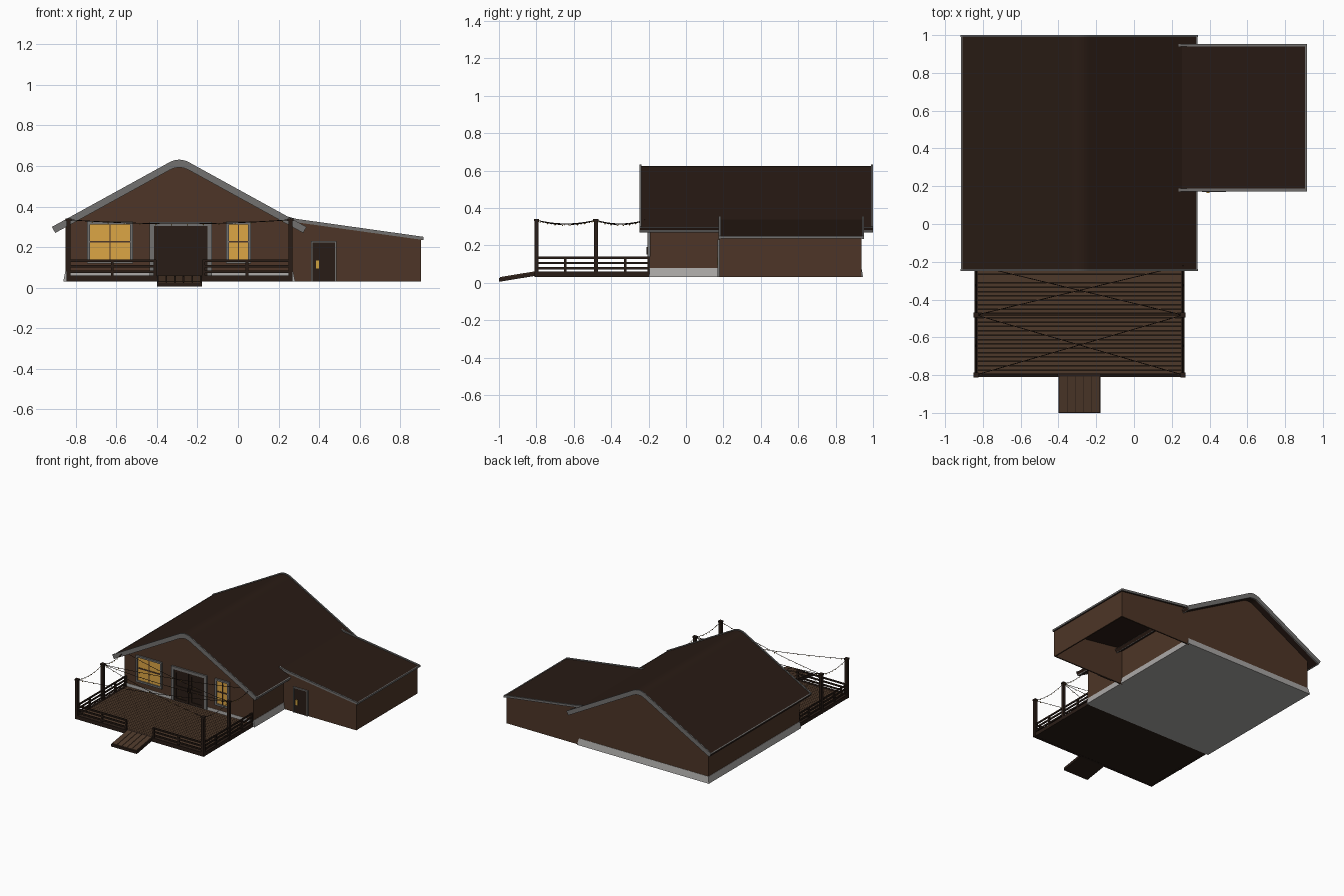
import bpy, bmesh, math
from mathutils import Vector

if "Cube" in bpy.data.objects:
    bpy.data.objects.remove(bpy.data.objects["Cube"])


def mat(name, rgb):
    m = bpy.data.materials.new(name)
    m.diffuse_color = (*rgb, 1)
    m.use_nodes = True
    m.node_tree.nodes["Principled BSDF"].inputs["Base Color"].default_value = m.diffuse_color
    return m


ROOF = mat("roof_brown", (0.022, 0.011, 0.007))
WALL = mat("wall_brown", (0.075, 0.036, 0.020))
DARK = mat("dark_wood", (0.022, 0.012, 0.008))
PLANK = mat("plank_wood", (0.075, 0.040, 0.023))
TRIM = mat("trim_grey", (0.17, 0.165, 0.16))
STONE = mat("foundation_grey", (0.40, 0.39, 0.38))
GLOW = mat("window_glow", (0.72, 0.38, 0.06))
BRASS = mat("brass", (0.6, 0.35, 0.05))


def finish(name, bm, m):
    bmesh.ops.recalc_face_normals(bm, faces=bm.faces)
    me = bpy.data.meshes.new(name)
    bm.to_mesh(me)
    bm.free()
    ob = bpy.data.objects.new(name, me)
    me.materials.append(m)
    bpy.context.collection.objects.link(ob)
    return ob


def add_box(bm, x0, x1, y0, y1, z0, z1):
    vs = bmesh.ops.create_cube(bm, size=1)["verts"]
    for v in vs:
        v.co = Vector(((x0, x1)[v.co.x > 0], (y0, y1)[v.co.y > 0], (z0, z1)[v.co.z > 0]))
    return vs


def boxes(name, dims, m):
    bm = bmesh.new()
    for d in dims:
        add_box(bm, *d)
    return finish(name, bm, m)


def prism(name, pts, y0, y1, m, axis="y"):
    """Extrude an outline: (x, z) along y, or (y, z) along x."""
    bm = bmesh.new()
    mk = (lambda p: (p[0], y0, p[1])) if axis == "y" else (lambda p: (y0, p[0], p[1]))
    f = bm.faces.new([bm.verts.new(mk(p)) for p in pts])
    r = bmesh.ops.extrude_face_region(bm, geom=[f])
    d = (0, y1 - y0, 0) if axis == "y" else (y1 - y0, 0, 0)
    bmesh.ops.translate(bm, vec=d, verts=[g for g in r["geom"] if isinstance(g, bmesh.types.BMVert)])
    return finish(name, bm, m)


# Gable line, offset inward by o, with rounded ridge
CX, SLOPE, TOP = -0.29, 0.55, 0.645
ANG = math.atan(SLOPE)


def roofline(o, half=None):
    if half is None:
        half = 0.628 - o * math.sin(ANG)
    top = TOP - o / math.cos(ANG)
    r = 0.05
    pts = [(CX - half, top - SLOPE * half)]
    for i in range(9):
        t = i / 8
        pts.append((CX - r + 2 * r * t, top - SLOPE * r * ((1 - t) ** 2 + t ** 2)))
    return pts + [(CX + half, top - SLOPE * half)]


# Main house
prism("house_walls", [(-0.85, 0.04)] + roofline(0.028, 0.56) + [(0.27, 0.04)], -0.193, 0.936, WALL)
prism("main_roof", roofline(0.007) + roofline(0.030)[::-1], -0.245, 0.997, ROOF)
for n, y0, y1 in (("front", -0.249, -0.239), ("back", 0.99, 1.0)):
    prism(n + "_gable_trim", roofline(0) + roofline(0.034)[::-1], y0, y1, TRIM)
for n, i, s in (("left", 0, 1), ("right", -1, -1)):
    a, b = roofline(0.005)[i], roofline(0.034)[i]
    dx, dz = 0.008 * s * math.cos(ANG), 0.008 * math.sin(ANG)
    prism(n + "_eave_trim", [a, b, (b[0] + dx, b[1] + dz), (a[0] + dx, a[1] + dz)], -0.245, 0.997, TRIM)

# Foundation, flared at the foot
bm = bmesh.new()
for v in add_box(bm, -0.862, 0.282, -0.197, 0.948, 0.03, 0.08):
    if v.co.z > 0.05:
        v.co.x += 0.01 if v.co.x < 0 else -0.01
        v.co.y += 0.002 if v.co.y < 0 else -0.01
finish("foundation", bm, STONE)


# Side annex, open underneath
def annex_z(x):
    return 0.337 - 0.139 * (x - 0.278)


wall = [(0.265, 0.03), (0.902, 0.03), (0.902, annex_z(0.902) - 0.012), (0.265, annex_z(0.265) - 0.012)]
prism("annex_front_wall", wall, 0.178, 0.188, WALL)
prism("annex_back_wall", wall, 0.928, 0.938, WALL)
boxes("annex_side_wall", [(0.892, 0.902, 0.178, 0.938, 0.03, 0.237)], WALL)
prism("annex_roof", [(0.25, annex_z(0.25) - 0.003), (0.91, annex_z(0.91) - 0.003),
                     (0.91, annex_z(0.91) - 0.014), (0.25, annex_z(0.25) - 0.014)], 0.178, 0.948, ROOF)
edge = [(0.236, 0.353), (0.29, 0.339), (0.914, 0.251), (0.914, 0.235), (0.29, 0.322), (0.236, 0.336)]
prism("annex_front_trim", edge, 0.173, 0.187, TRIM)
prism("annex_back_trim", edge, 0.94, 0.953, TRIM)
boxes("annex_eave_trim", [(0.906, 0.915, 0.173, 0.953, 0.236, 0.249)], TRIM)


def frame(x0, x1, z0, z1, w, y0, y1, sill=True):
    d = [(x0, x0 + w, y0, y1, z0, z1), (x1 - w, x1, y0, y1, z0, z1), (x0 + w, x1 - w, y0, y1, z1 - w, z1)]
    if sill:
        d.append((x0 + w, x1 - w, y0, y1, z0, z0 + w))
    return d


# Annex door
boxes("annex_door", [(0.367, 0.478, 0.172, 0.18, 0.03, 0.222)], DARK)
boxes("annex_door_frame", frame(0.36, 0.486, 0.03, 0.23, 0.008, 0.169, 0.18, False), TRIM)
boxes("annex_door_handle", [(0.385, 0.4, 0.165, 0.173, 0.095, 0.135)], BRASS)

# Windows
for n, x0, x1 in (("left", -0.745, -0.518), ("right", -0.058, 0.064)):
    boxes(n + "_window_panes", [(x0 + 0.01, x1 - 0.01, -0.196, -0.19, 0.125, 0.32)], GLOW)
    boxes(n + "_window_frame", frame(x0, x1, 0.118, 0.326, 0.014, -0.206, -0.19), TRIM)
    xm = (x0 + x1) / 2
    boxes(n + "_window_bars", [(xm - 0.003, xm + 0.003, -0.2, -0.19, 0.13, 0.315),
                               (x0 + 0.013, x1 - 0.013, -0.2, -0.19, 0.222, 0.231)], PLANK)

# Double front door
boxes("front_door_frame", frame(-0.437, -0.128, 0.06, 0.325, 0.022, -0.206, -0.19, False), TRIM)
boxes("front_door", [(-0.416, -0.15, -0.199, -0.19, 0.06, 0.305)], DARK)
stiles = []
for x0, x1 in ((-0.414, -0.285), (-0.281, -0.152)):
    stiles += frame(x0, x1, 0.062, 0.303, 0.02, -0.204, -0.198)
    stiles.append((x0 + 0.02, x1 - 0.02, -0.204, -0.198, 0.16, 0.18))
boxes("front_door_panels", stiles, DARK)
boxes("front_door_handles", [(x, x + 0.006, -0.211, -0.203, 0.15, 0.19) for x in (-0.296, -0.276)], DARK)

# Deck boards and rim
N, Y0, Y1 = 26, -0.795, -0.195
step = (Y1 - Y0) / N
boxes("deck_boards", [(-0.83, 0.255, Y0 + i * step, Y0 + (i + 1) * step - 0.0025, 0.042, 0.057)
                      for i in range(N)], PLANK)
boxes("deck_base", [(-0.83, 0.255, -0.795, -0.193, 0.031, 0.044)], DARK)
boxes("deck_rim", [(-0.845, 0.268, -0.81, -0.79, 0.03, 0.06), (-0.845, -0.826, -0.79, -0.193, 0.03, 0.06),
                   (0.25, 0.268, -0.79, -0.193, 0.03, 0.06)], DARK)

# Tall posts with caps
PX, PY = (-0.836, 0.259), (-0.799, -0.482)
tall = []
for x in PX:
    for y in PY:
        tall.append((x - 0.011, x + 0.011, y - 0.011, y + 0.011, 0.03, 0.33))
        tall.append((x - 0.014, x + 0.014, y - 0.014, y + 0.014, 0.33, 0.342))
boxes("tall_posts", tall, DARK)

# Railings, with a gap for the ramp
rails, short = [], []
for z, h in ((0.078, 0.006), (0.105, 0.006), (0.133, 0.006)):
    for x in PX:
        rails.append((x - 0.004, x + 0.004, -0.80, -0.193, z - h, z + h))
    for x0, x1 in ((-0.836, -0.405), (-0.175, 0.259)):
        rails.append((x0, x1, -0.803, -0.795, z - h, z + h))
for x in PX:
    short += [(x - 0.006, x + 0.006, y - 0.007, y + 0.007, 0.05, 0.137) for y in (-0.645, -0.325, -0.2)]
short += [(x - 0.007, x + 0.007, -0.805, -0.793, 0.05, 0.137) for x in (-0.62, -0.41, -0.17, 0.045)]
boxes("railing_bars", rails, DARK)
boxes("railing_posts", short, DARK)

# Ramp: planks on a sloping base
prism("ramp_base", [(-1.0, 0.005), (-1.0, 0.025), (-0.81, 0.056), (-0.81, 0.036)], -0.4, -0.178, DARK, "x")
for i in range(5):
    x = -0.394 + i * 0.0424
    prism("ramp_plank", [(-0.995, 0.02), (-0.995, 0.03), (-0.808, 0.061), (-0.808, 0.05)], x, x + 0.039, PLANK, "x")


# Sagging light strings with small bulbs
def string(name, a, b, sag, bulbs):
    a, b = Vector(a), Vector(b)
    at = lambda t: a.lerp(b, t) - Vector((0, 0, 4 * sag * t * (1 - t)))
    cu = bpy.data.curves.new(name, "CURVE")
    cu.dimensions, cu.bevel_depth, cu.bevel_resolution = "3D", 0.002, 0
    sp = cu.splines.new("POLY")
    sp.points.add(12)
    for i, p in enumerate(sp.points):
        p.co = (*at(i / 12), 1)
    cu.materials.append(DARK)
    bpy.context.collection.objects.link(bpy.data.objects.new(name, cu))
    bm = bmesh.new()
    for i in range(bulbs):
        r = bmesh.ops.create_icosphere(bm, subdivisions=1, radius=0.0035)
        bmesh.ops.translate(bm, vec=at((i + 0.5) / bulbs) - Vector((0, 0, 0.005)), verts=r["verts"])
    finish(name + "_bulbs", bm, BRASS)


YS = (-0.799, -0.482, -0.22)
L, R, Z = PX[0], PX[1], 0.335
for y0, y1 in zip(YS, YS[1:]):
    for x in PX:
        string("side_string", (x, y0, Z), (x, y1, Z), 0.025, 8)
    string("cross_string", (L, y0, Z), (R, y1, Z), 0.02, 14)
    string("cross_string", (R, y0, Z), (L, y1, Z), 0.02, 14)
string("middle_string", (L, YS[1], Z), (R, YS[1], Z), 0.02, 14)
